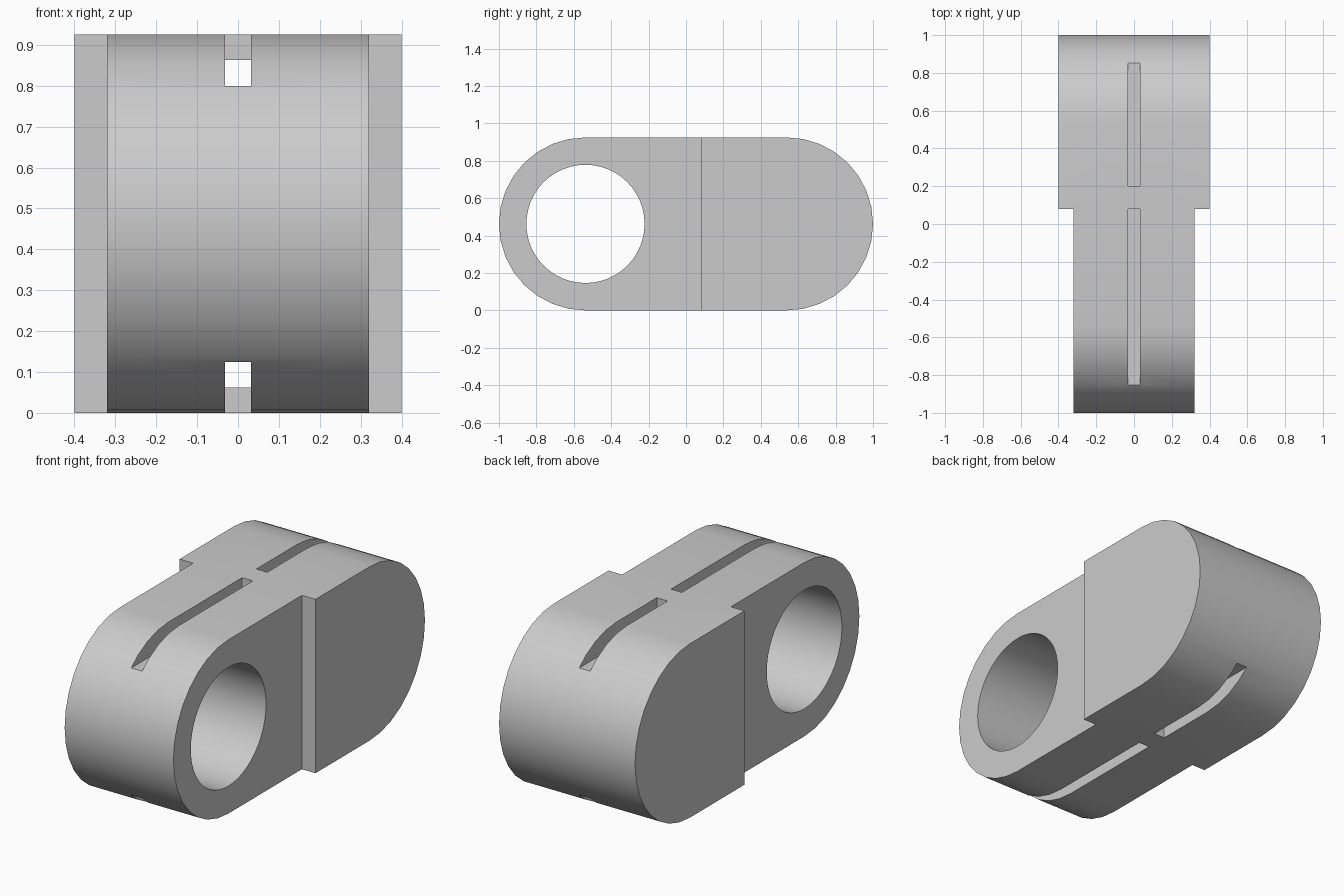
import bpy, bmesh, math

default = bpy.data.objects.get("Cube")
if default:
    bpy.data.objects.remove(default, do_unlink=True)

HEIGHT = 0.925
R = HEIGHT / 2
END = 1 - R          # distance of each rounded end's axis from the middle
STEP = 0.08          # where the wide half begins

grey = bpy.data.materials.new("plain grey")
grey.use_nodes = True
colour = (0.6, 0.6, 0.6, 1)
grey.diffuse_color = colour
grey.node_tree.nodes["Principled BSDF"].inputs["Base Color"].default_value = colour


def arc(y, radius, start, sweep, steps):
    angles = [math.radians(start + sweep * i / steps) for i in range(steps + 1)]
    return [(y + radius * math.cos(a), R + radius * math.sin(a)) for a in angles]


def prism(name, profile, x0, x1):
    """Extrude a y-z profile from x0 to x1."""
    bm = bmesh.new()
    face = bm.faces.new([bm.verts.new((x0, y, z)) for y, z in profile])
    new = bmesh.ops.extrude_face_region(bm, geom=[face])["geom"]
    moved = [v for v in new if isinstance(v, bmesh.types.BMVert)]
    bmesh.ops.translate(bm, verts=moved, vec=(x1 - x0, 0, 0))
    bmesh.ops.recalc_face_normals(bm, faces=bm.faces)
    mesh = bpy.data.meshes.new(name)
    bm.to_mesh(mesh)
    bm.free()
    mesh.materials.append(grey)
    obj = bpy.data.objects.new(name, mesh)
    bpy.context.collection.objects.link(obj)
    return obj


# Round-ended link body
outline = arc(END, R, -90, 180, 16) + arc(-END, R, 90, 180, 16)
body = prism("link_body", outline, -0.4, 0.4)

# Narrow front half: cut away both cheeks
cheek = [(-1.2, -0.2), (STEP, -0.2), (STEP, 1.2), (-1.2, 1.2)]
cutters = [prism("right_cheek_cutter", cheek, -0.6, -0.32),
           prism("left_cheek_cutter", cheek, 0.32, 0.6)]

# Pin hole through the front end
cutters.append(prism("pin_hole_cutter", arc(-END, 0.316, 0, 360, 48)[:-1], -0.6, 0.6))

# Grooves above and below, each passing under a short bridge
groove = [(-1.2, 0.80), (1.2, 0.80), (1.2, 1.1), (0.2, 1.1),
          (0.2, 0.863), (STEP, 0.863), (STEP, 1.1), (-1.2, 1.1)]
cutters.append(prism("top_groove_cutter", groove, -0.032, 0.032))
cutters.append(prism("bottom_groove_cutter", [(y, HEIGHT - z) for y, z in groove], -0.032, 0.032))

for cutter in cutters:
    cutter.hide_render = True
    mod = body.modifiers.new(cutter.name, 'BOOLEAN')
    mod.operation = 'DIFFERENCE'
    mod.solver = 'EXACT'
    mod.object = cutter

# Bake the cuts, then drop the cutters
depsgraph = bpy.context.evaluated_depsgraph_get()
result = bpy.data.meshes.new_from_object(body.evaluated_get(depsgraph))
body.modifiers.clear()
body.data = result
for cutter in cutters:
    bpy.data.objects.remove(cutter, do_unlink=True)

# Smooth rounds with crisp edges
bpy.ops.object.select_all(action='DESELECT')
body.select_set(True)
bpy.context.view_layer.objects.active = body
bpy.ops.object.shade_smooth_by_angle(angle=math.radians(30))
